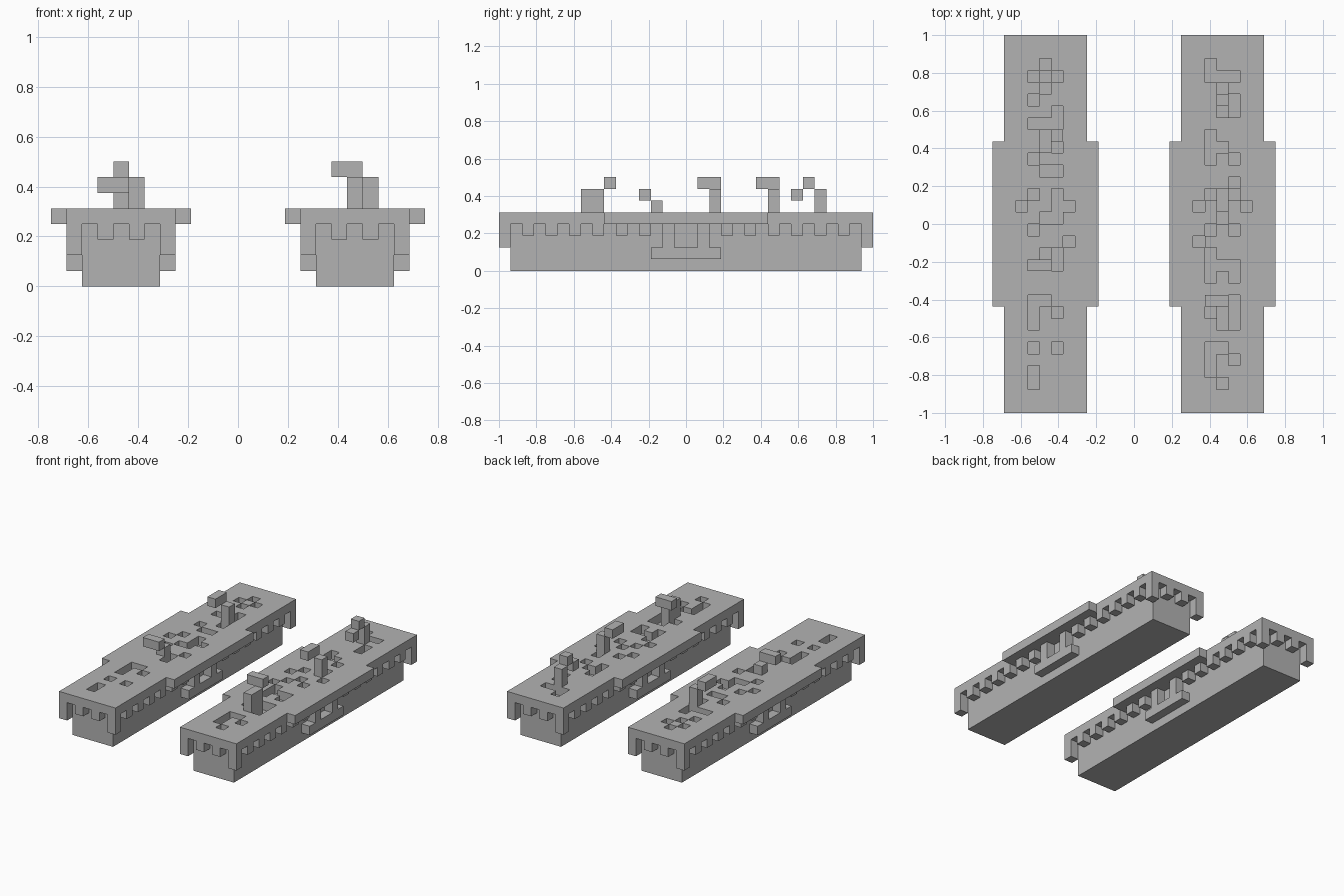
import bpy, bmesh

U = 1 / 16  # size of one building block

cube = bpy.data.objects.get("Cube")
if cube:
    bpy.data.objects.remove(cube, do_unlink=True)

grey = bpy.data.materials.new("plain_grey")
grey.use_nodes = True
colour = (0.45, 0.45, 0.45, 1)
grey.diffuse_color = colour
bsdf = grey.node_tree.nodes["Principled BSDF"]
bsdf.inputs["Base Color"].default_value = colour
bsdf.inputs["Roughness"].default_value = 0.8


def finish(bm, name):
    bmesh.ops.recalc_face_normals(bm, faces=bm.faces)
    mesh = bpy.data.meshes.new(name)
    bm.to_mesh(mesh)
    bm.free()
    mesh.materials.append(grey)
    obj = bpy.data.objects.new(name, mesh)
    bpy.context.collection.objects.link(obj)


def boxes(name, spans):
    """Boxes given as (x range, y range, z range) in blocks."""
    bm = bmesh.new()
    for span in spans:
        verts = bmesh.ops.create_cube(bm, size=1)["verts"]
        for v in verts:
            v.co = [U * (lo if c < 0 else hi) for c, (lo, hi) in zip(v.co, span)]
    finish(bm, name)


def plate(name, cells, bottom, top):
    """One-layer plate of square cells, with walls only on open sides."""
    bm = bmesh.new()
    grid = {}

    def vert(x, y, z):
        if (x, y, z) not in grid:
            grid[x, y, z] = bm.verts.new((x * U, y * U, z * U))
        return grid[x, y, z]

    for x, y in cells:
        ring = [(x, y), (x + 1, y), (x + 1, y + 1), (x, y + 1)]
        bm.faces.new([vert(*p, top) for p in ring])
        bm.faces.new([vert(*p, bottom) for p in reversed(ring)])
        sides = [(x, y - 1), (x + 1, y), (x, y + 1), (x - 1, y)]
        for i, near in enumerate(sides):
            if near not in cells:
                a, b = ring[i], ring[(i + 1) % 4]
                bm.faces.new([vert(*a, bottom), vert(*b, bottom),
                              vert(*b, top), vert(*a, top)])
    finish(bm, name)


# Deck pits, back row first, five columns across each deck
PITS = {
    "right": """..#.. .#.#. ..#.. .#... ...#. .###. ..... ...#. .#...
        ..##. ..... .#.#. #..## ..##. .#... ....# ...#. ...#. .....
        ..... .##.. .#.#. .#... ..... .#.#. ..... .#... .#...""",
    "left": """.#... .###. ..... ...#. ...#. ..... .#... .##.. .#.#.
        ..... ...#. .#... #...# ..#.. .#.#. #.... .#... .###. .#.#.
        ..... ..##. .#.#. ...#. ..... .##.. .#.#. .#... ..#..""",
}

# Raised blocks: x, y, z corner then size
TOWERS = {
    "right": [(-8, -3, 5, 1, 1, 1), (-9, -4, 6, 2, 1, 1),
              (-7, 7, 5, 1, 1, 2), (-8, 6, 7, 1, 2, 1)],
    "left": [(7, -9, 5, 1, 2, 2), (6, -7, 7, 2, 1, 1),
             (8, 2, 5, 1, 1, 2), (7, 1, 7, 1, 2, 1),
             (7, 11, 5, 1, 1, 2), (7, 10, 7, 1, 1, 1), (7, 9, 6, 1, 1, 1)],
}

for side, x0 in (("right", -11), ("left", 4)):
    x1 = x0 + 7

    # Hull
    boxes(side + "_hull", [((x0 + 1, x1 - 1), (-15, 15), (0, 4))])

    # Deck with wider middle and sunken pits
    cells = {(x, y) for x in range(x0 - 1, x1 + 1) for y in range(-16, 16)
             if x0 <= x < x1 or -7 <= y < 7}
    for row, line in enumerate(PITS[side].split()):
        for col, mark in enumerate(line):
            if mark == "#":
                cells.discard((x0 + 1 + col, 13 - row))
    plate(side + "_deck", cells, 4, 5)

    # Hanging teeth along the long sides and the ends
    teeth = []
    for x in (x0, x1 - 1):
        for y in range(-14, -3, 2):
            for near in (y, -y - 1):
                teeth.append(((x, x + 1), (near, near + 1), (3, 4)))
    for y in (-16, 15):
        for x in (x0 + 2, x0 + 4):
            teeth.append(((x, x + 1), (y, y + 1), (3, 4)))
    boxes(side + "_teeth", teeth)

    # Longer legs at the corners
    boxes(side + "_corner_legs", [((x, x + 1), (y, y + 1), (2, 4))
                                  for x in (x0, x1 - 1) for y in (-16, 15)])

    # Side balconies on two hangers each
    rails = []
    for x in (x0, x1 - 1):
        rails.append(((x, x + 1), (-3, 3), (1, 2)))
        rails += [((x, x + 1), (y, y + 1), (2, 4)) for y in (-2, 1)]
    boxes(side + "_balconies", rails)

    # Towers on deck
    boxes(side + "_towers", [((x, x + w), (y, y + d), (z, z + h))
                             for x, y, z, w, d, h in TOWERS[side]])
